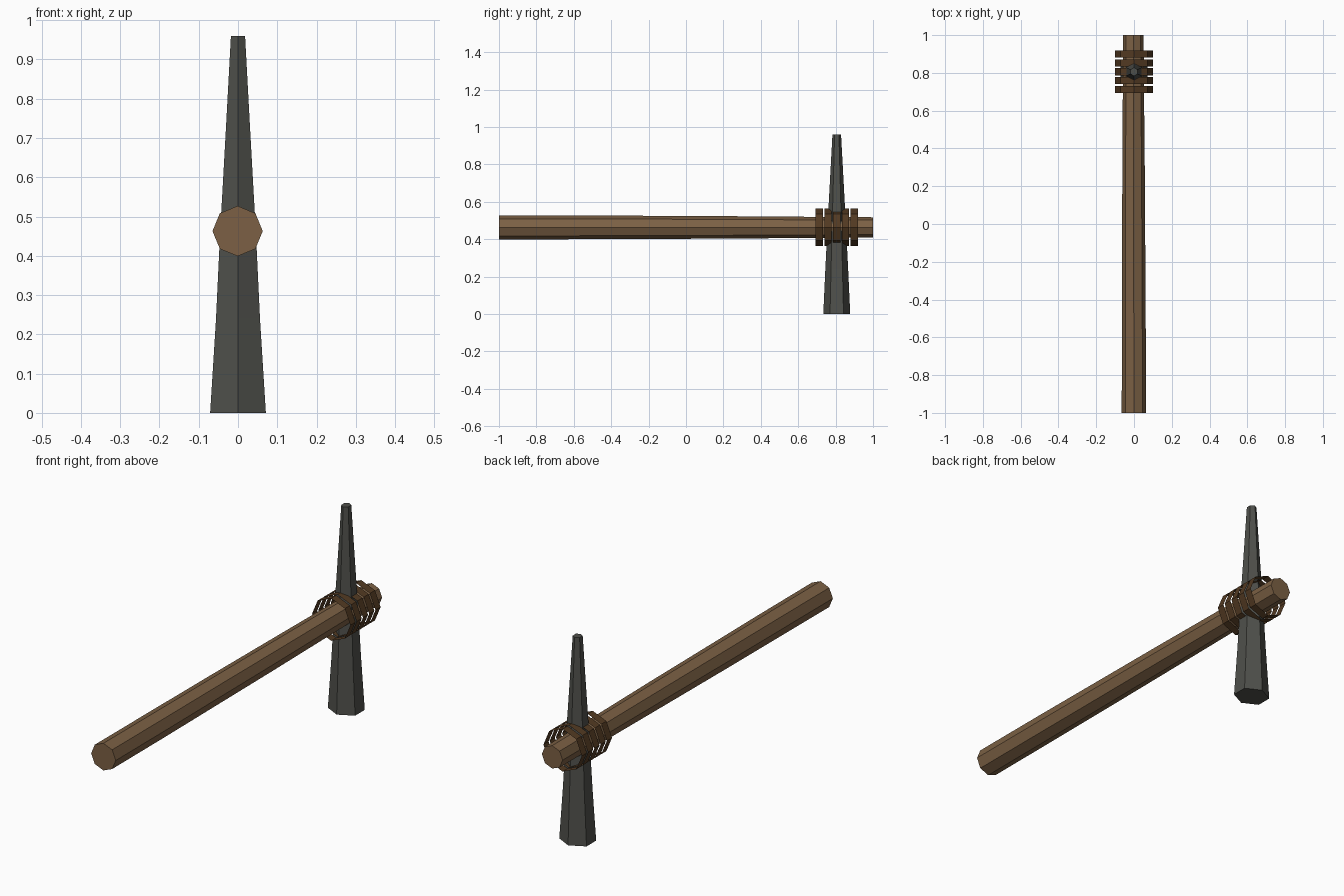
import bpy, bmesh, math

if "Cube" in bpy.data.objects:
    bpy.data.objects.remove(bpy.data.objects["Cube"])


def material(name, rgb):
    m = bpy.data.materials.new(name)
    m.diffuse_color = (*rgb, 1)
    m.use_nodes = True
    m.node_tree.nodes["Principled BSDF"].inputs["Base Color"].default_value = m.diffuse_color
    return m


def loft(name, sections, sides, place, mat, caps=True):
    """Skin a row of polygon sections; place(angle, section) gives each point."""
    bm = bmesh.new()
    rings = [[bm.verts.new(place(2 * math.pi * i / sides, s)) for i in range(sides)]
             for s in sections]
    for a, b in zip(rings, rings[1:]):
        for i in range(sides):
            j = (i + 1) % sides
            bm.faces.new((a[i], a[j], b[j], b[i]))
    if caps:
        bm.faces.new(rings[0][::-1])
        bm.faces.new(rings[-1])
    bmesh.ops.recalc_face_normals(bm, faces=bm.faces[:])
    mesh = bpy.data.meshes.new(name)
    bm.to_mesh(mesh)
    bm.free()
    mesh.materials.append(mat)
    ob = bpy.data.objects.new(name, mesh)
    bpy.context.collection.objects.link(ob)
    return ob


wood = material("brown wood", (0.20, 0.118, 0.058))
stone = material("dark stone", (0.078, 0.08, 0.07))
cord = material("dark leather", (0.085, 0.042, 0.016))

AXIS_Z = 0.463
HEAD_Y = 0.806


# sections along y: (y, radius, x offset)
def along_y(a, s):
    return (s[2] + s[1] * math.cos(a), s[0], AXIS_Z + s[1] * math.sin(a))


# sections along z: (z, half width in x, half depth in y), corners at +-y
def along_z(a, s):
    return (s[1] * math.sin(a) / math.sin(math.pi / 3), HEAD_Y + s[2] * math.cos(a), s[0])


# Handle: slightly tapering octagonal shaft
loft("handle",
     [(-1, .064, -.001), (-.6, .0635, -.001), (-.2, .062, -.002),
      (.2, .060, -.002), (.6, .057, -.003), (1, .054, -.003)],
     8, along_y, wood)

# Head: six-sided stone tapering from blunt foot to narrow tip
loft("stone_head",
     [(0, .071, .072), (.24, .056, .061), (.46, .0455, .050),
      (.72, .031, .036), (.96, .018, .023)],
     6, along_z, stone)

# Binding: five open bands around the joint
for k in range(5):
    y = HEAD_Y + (k - 2) * 0.0467
    loft(f"binding_{k + 1}", [(y - .019, .1, 0), (y + .019, .1, 0)],
         8, along_y, cord, caps=False)
